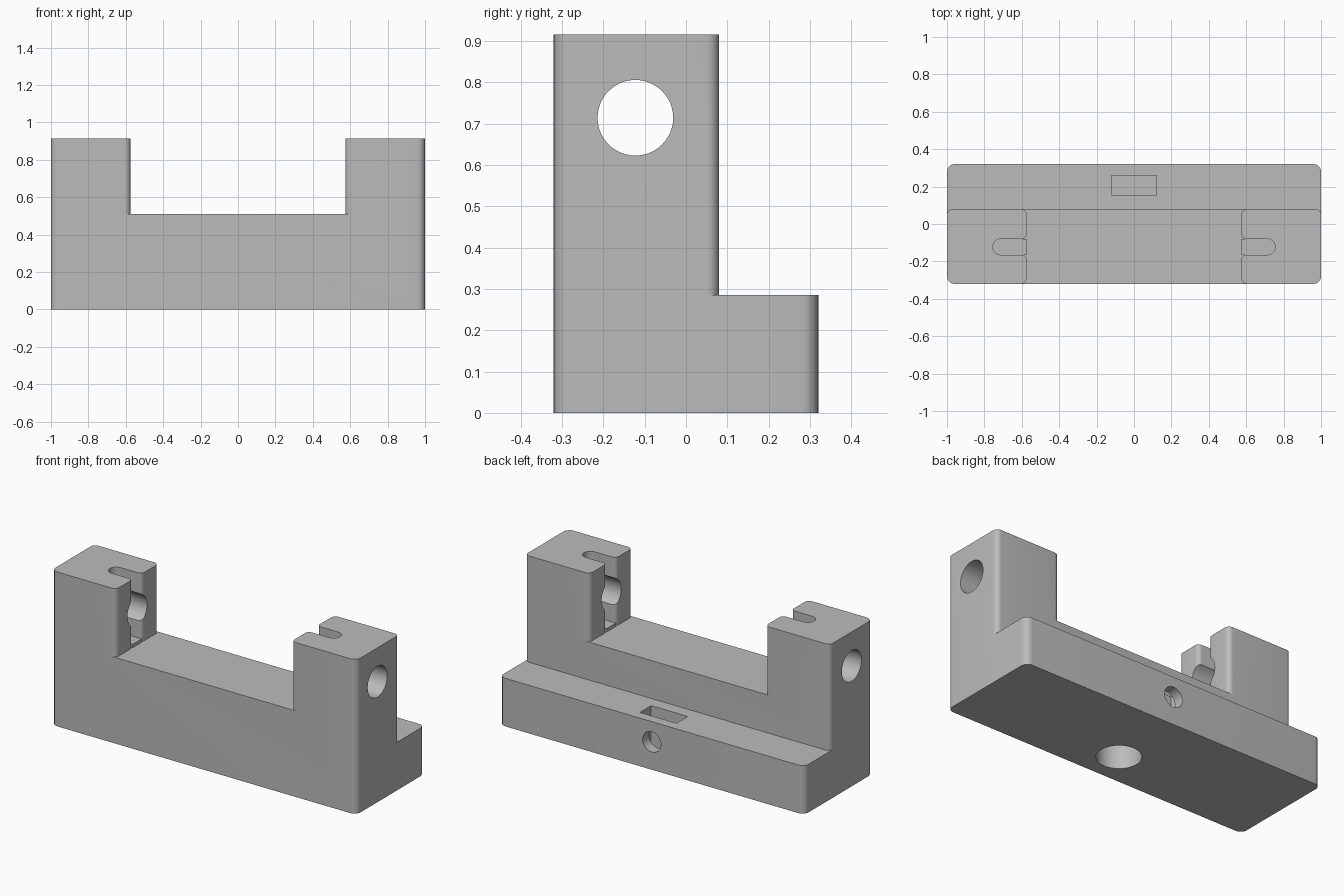
import bpy
import bmesh
from math import radians
from mathutils import Vector, Matrix

cube = bpy.data.objects.get("Cube")
if cube:
    bpy.data.objects.remove(cube, do_unlink=True)

grey = bpy.data.materials.new("plain grey")
grey.use_nodes = True
grey.diffuse_color = (0.5, 0.5, 0.5, 1)
grey.node_tree.nodes["Principled BSDF"].inputs["Base Color"].default_value = (0.5, 0.5, 0.5, 1)

FRONT, SHOULDER, BACK = -0.32, 0.08, 0.32
LEDGE, DECK, TOP = 0.285, 0.51, 0.915
INNER = 0.575            # inner face of each post
AXIS_Y = -0.1225         # centre of bores and slots
SLOT = 0.0425            # half width of the slot


def new_object(name, bm):
    bmesh.ops.recalc_face_normals(bm, faces=bm.faces)
    mesh = bpy.data.meshes.new(name)
    bm.to_mesh(mesh)
    bm.free()
    mesh.materials.append(grey)
    obj = bpy.data.objects.new(name, mesh)
    bpy.context.collection.objects.link(obj)
    return obj


def rounded(corners, steps=8):
    """Replace each (x, y, radius) right-angle corner by an arc."""
    points = []
    for i, (x, y, r) in enumerate(corners):
        p = Vector((x, y))
        if r == 0:
            points.append(p)
            continue
        a = (Vector(corners[i - 1][:2]) - p).normalized()
        b = (Vector(corners[(i + 1) % len(corners)][:2]) - p).normalized()
        centre = p + (a + b) * r
        for k in range(steps + 1):
            direction = (-b).slerp(-a, k / steps)
            points.append(centre + direction * r)
    return points


def prism(name, corners, z0, z1, mirror=False):
    bm = bmesh.new()
    side = -1 if mirror else 1
    face = bm.faces.new([bm.verts.new((p.x * side, p.y, z0)) for p in rounded(corners)])
    top = bmesh.ops.extrude_face_region(bm, geom=[face])
    verts = [g for g in top["geom"] if isinstance(g, bmesh.types.BMVert)]
    bmesh.ops.translate(bm, verts=verts, vec=(0, 0, z1 - z0))
    return new_object(name, bm)


def rectangle(x0, x1, y0, y1, radii=(0, 0, 0, 0)):
    return [(x, y, r) for (x, y), r in zip([(x0, y0), (x1, y0), (x1, y1), (x0, y1)], radii)]


def cylinder(name, centre, radius, depth, axis="Z"):
    bm = bmesh.new()
    turn = {"X": Matrix.Rotation(radians(90), 4, "Y"),
            "Y": Matrix.Rotation(radians(90), 4, "X"), "Z": Matrix.Identity(4)}[axis]
    bmesh.ops.create_cone(bm, cap_ends=True, segments=48, radius1=radius, radius2=radius,
                          depth=depth, matrix=Matrix.Translation(centre) @ turn)
    return new_object(name, bm)


def combine(target, tool, operation):
    tool.hide_render = True
    mod = target.modifiers.new(tool.name, "BOOLEAN")
    mod.operation = operation
    mod.solver = "EXACT"
    mod.object = tool
    bpy.context.view_layer.objects.active = target
    bpy.ops.object.modifier_apply(modifier=mod.name)
    bpy.data.objects.remove(tool, do_unlink=True)


# Base plate and raised deck
body = prism("bracket_body", rectangle(-1, 1, FRONT, BACK, [0.04] * 4), 0, LEDGE)
combine(body, prism("deck", rectangle(-1, 1, FRONT, SHOULDER, (0.04, 0.04, 0.03, 0.03)),
                    LEDGE, DECK), "UNION")

# End posts with a round-ended slot open to the inside, and the slot floor
for name, flip in (("left", False), ("right", True)):
    post = [(1, FRONT, 0.04), (1, SHOULDER, 0.03), (INNER, SHOULDER, 0.03),
            (INNER, AXIS_Y + SLOT, 0.025), (0.755, AXIS_Y + SLOT, 0.042),
            (0.755, AXIS_Y - SLOT, 0.042), (INNER, AXIS_Y - SLOT, 0.025),
            (INNER, FRONT, 0.03)]
    combine(body, prism(name + "_post", post, DECK, TOP, flip), "UNION")
    floor = rectangle(INNER, 0.8, AXIS_Y - SLOT, AXIS_Y + SLOT)
    combine(body, prism(name + "_slot_floor", floor, DECK, DECK + 0.02, flip), "UNION")

# Cross bore through both posts
combine(body, cylinder("cross_bore", (0, AXIS_Y, 0.714), 0.0915, 2.4, "X"), "DIFFERENCE")
# Blind mounting bore from below
combine(body, cylinder("mounting_bore", (0, AXIS_Y, 0.15), 0.12, 0.5), "DIFFERENCE")
# Clamp screw hole from the back into the mounting bore
combine(body, cylinder("screw_hole", (0, 0.14, 0.165), 0.06, 0.5, "Y"), "DIFFERENCE")
# Nut pocket in the ledge
combine(body, prism("nut_pocket", rectangle(-0.12, 0.12, 0.155, 0.26), 0.04, 0.35), "DIFFERENCE")

# Tidy coplanar faces and shade
bm = bmesh.new()
bm.from_mesh(body.data)
bmesh.ops.remove_doubles(bm, verts=bm.verts, dist=0.0002)
bmesh.ops.dissolve_limit(bm, angle_limit=radians(0.5), verts=bm.verts, edges=bm.edges)
bmesh.ops.triangulate(bm, faces=[f for f in bm.faces if len(f.verts) > 4])
bm.to_mesh(body.data)
bm.free()

bpy.ops.object.select_all(action="DESELECT")
body.select_set(True)
bpy.context.view_layer.objects.active = body
bpy.ops.object.shade_smooth_by_angle(angle=radians(30))
